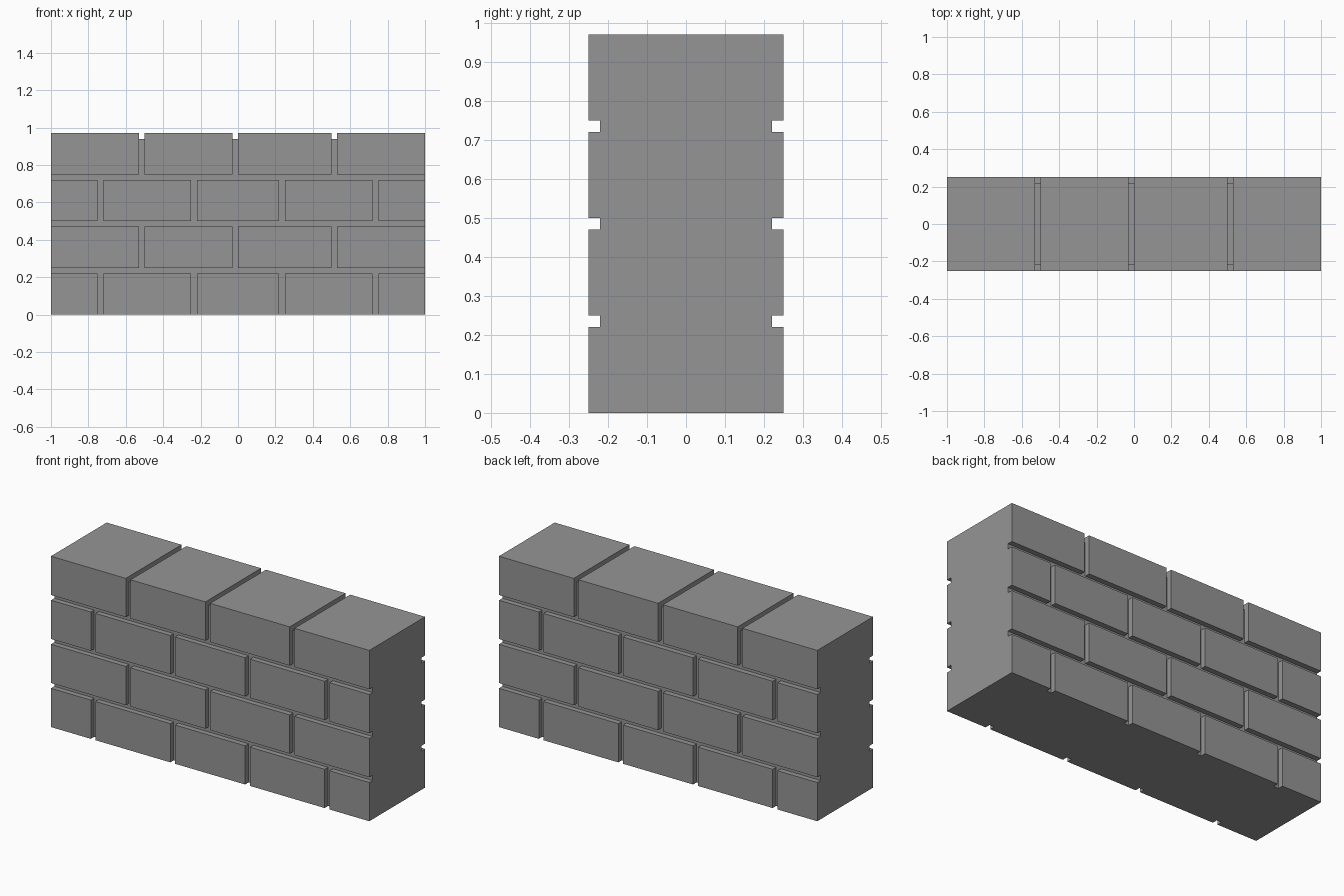
import bpy
import bmesh
from mathutils import Matrix, Vector

if "Cube" in bpy.data.objects:
    bpy.data.objects.remove(bpy.data.objects["Cube"])

GAP = 0.03            # mortar joint width and depth
ROW = 0.25            # height of one course including its joint
BRICK_H = 0.22
HALF_DEPTH = 0.25

grey = bpy.data.materials.new("stone_grey")
grey.diffuse_color = (0.3, 0.3, 0.3, 1)
grey.use_nodes = True
grey.node_tree.nodes["Principled BSDF"].inputs["Base Color"].default_value = grey.diffuse_color


def add_box(bm, lo, hi):
    lo, hi = Vector(lo), Vector(hi)
    place = Matrix.Translation((lo + hi) / 2) @ Matrix.Diagonal((*(hi - lo), 1))
    bmesh.ops.create_cube(bm, size=1, matrix=place)


def make_object(name, boxes):
    bm = bmesh.new()
    for lo, hi in boxes:
        add_box(bm, lo, hi)
    mesh = bpy.data.meshes.new(name)
    bm.to_mesh(mesh)
    bm.free()
    mesh.materials.append(grey)
    obj = bpy.data.objects.new(name, mesh)
    bpy.context.collection.objects.link(obj)
    return obj


# Left and right ends of the bricks in the two alternating courses
split_course = [(-1, -0.75), (-0.72, -0.25), (-0.22, 0.22), (0.25, 0.72), (0.75, 1)]
whole_course = [(-1, -0.53), (-0.5, -0.03), (0, 0.5), (0.53, 1)]

# Bricks run through the full depth of the wall
bricks = []
for row in range(4):
    z = row * ROW
    for x0, x1 in (split_course, whole_course)[row % 2]:
        bricks.append(((x0, -HALF_DEPTH, z), (x1, HALF_DEPTH, z + BRICK_H)))
brick_obj = make_object("bricks", bricks)

# Recessed mortar core, fused with the bricks into one clean shell
inner = HALF_DEPTH - GAP
wall = make_object("brick_wall", [((-1, -inner, 0), (1, inner, 0.94))])
union = wall.modifiers.new("join_bricks", 'BOOLEAN')
union.operation = 'UNION'
union.solver = 'EXACT'
union.object = brick_obj
bpy.context.view_layer.objects.active = wall
wall.select_set(True)
bpy.ops.object.modifier_apply(modifier=union.name)
bpy.data.objects.remove(brick_obj, do_unlink=True)

# Merge the coplanar faces left by the union
bm = bmesh.new()
bm.from_mesh(wall.data)
bmesh.ops.remove_doubles(bm, verts=bm.verts, dist=0.0001)
bmesh.ops.dissolve_limit(bm, angle_limit=0.01, verts=bm.verts, edges=bm.edges)
bm.to_mesh(wall.data)
bm.free()
